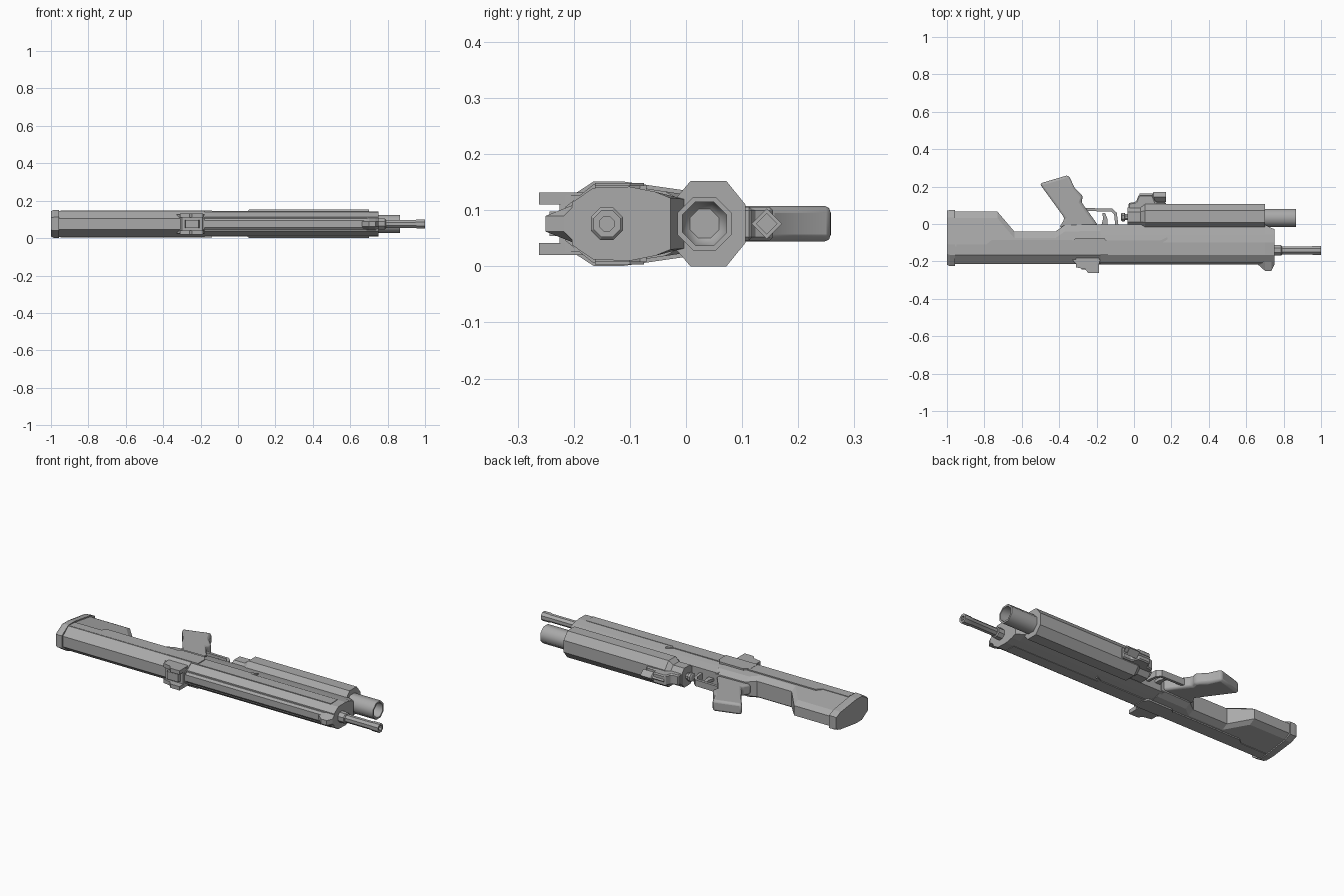
import bpy, bmesh, math

CZ = 0.076  # middle plane of the whole model

grey = bpy.data.materials.new("gunmetal grey")
grey.diffuse_color = (0.4, 0.4, 0.4, 1)


def finish(name, bm, smooth=None, bevel=0, segments=1):
    bmesh.ops.recalc_face_normals(bm, faces=bm.faces)
    me = bpy.data.meshes.new(name)
    bm.to_mesh(me)
    bm.free()
    ob = bpy.data.objects.new(name, me)
    bpy.context.collection.objects.link(ob)
    me.materials.append(grey)
    if bevel:
        m = ob.modifiers.new("bevel", 'BEVEL')
        m.width, m.segments, m.limit_method = bevel, segments, 'ANGLE'
    if smooth:
        bpy.ops.object.select_all(action='DESELECT')
        ob.select_set(True)
        bpy.context.view_layer.objects.active = ob
        bpy.ops.object.shade_smooth_by_angle(angle=math.radians(smooth))
    return ob


def skin(bm, rings, close=False, caps=True):
    vs = [[bm.verts.new(p) for p in r] for r in rings]
    n = len(vs[0])
    for a, b in zip(vs, vs[1:] + ([vs[0]] if close else [])):
        for i in range(n):
            j = (i + 1) % n
            bm.faces.new((a[i], a[j], b[j], b[i]))
    if caps and not close:
        bm.faces.new(vs[0])
        bm.faces.new(vs[-1])


def prism(name, xy, half, zc=CZ, **kw):
    """Side outline extruded evenly across the middle plane."""
    bm = bmesh.new()
    skin(bm, [[(x, y, zc + s * half) for x, y in xy] for s in (-1, 1)])
    return finish(name, bm, **kw)


def loft(name, stations, **kw):
    """Stations of (x, [(y, half width), ...]) mirrored over the middle plane."""
    bm = bmesh.new()
    skin(bm, [[(x, y, CZ + h) for y, h in s] + [(x, y, CZ - h) for y, h in reversed(s)]
              for x, s in stations])
    return finish(name, bm, **kw)


def lathe(name, yc, profile, sides=8, close=False, turn=0.5, smooth=None):
    """Profile of (x, radius) turned round an axis along x."""
    bm = bmesh.new()
    rings = []
    for x, r in profile:
        a = [2 * math.pi * (i + turn) / sides for i in range(sides)]
        rings.append([(x, yc + r * math.cos(t), CZ + r * math.sin(t)) for t in a])
    skin(bm, rings, close)
    return finish(name, bm, smooth=smooth)


# Stock: wide spine, tapering towards the lower edge
def stock_section(low):
    mid = max(low - 0.035, -0.075)
    taper = lambda y: 0.070 - (y + 0.12) * 0.15
    return [(-0.215, 0.030), (-0.165, 0.070), (-0.12, 0.070),
            (mid, taper(mid)), (low, taper(low) - 0.014)]


loft("stock", [(x, stock_section(y)) for x, y in
               ((-0.97, 0.066), (-0.73, 0.066), (-0.64, -0.04), (-0.42, -0.04),
                (-0.37, -0.005), (-0.18, -0.002))])

# Butt plate with a chamfered rear edge
butt = [(-0.225, 0.036), (-0.165, 0.075), (-0.11, 0.075), (0.035, 0.054), (0.074, 0.036)]
loft("butt_plate", [(-1.0, [(y * 0.97, h * 0.9) for y, h in butt]),
                    (-0.985, butt), (-0.957, butt)])

# Forward body
fore = [(-0.203, 0.038), (-0.165, 0.064), (-0.10, 0.066), (-0.055, 0.057), (-0.004, 0.044)]
end = fore[:-1] + [(-0.028, 0.046)]
loft("fore_body", [(-0.2, fore), (0.70, fore), (0.75, end)])
loft("top_rail", [(x, [(-0.216, 0.018), (-0.206, 0.030), (-0.19, 0.034)]) for x in (-0.2, 0.69)])

# Raised side panels
prism("stock_panel", [(-0.95, -0.162), (-0.95, -0.11), (-0.79, -0.11), (-0.76, -0.085),
                      (-0.33, -0.085), (-0.33, -0.162)], 0.0715)
prism("receiver_panel", [(-0.34, -0.162), (-0.34, -0.10), (-0.31, -0.075), (-0.16, -0.075),
                         (-0.14, -0.10), (-0.14, -0.162)], 0.0725)
prism("fore_panel", [(-0.15, -0.162), (-0.15, -0.088), (0.14, -0.088), (0.18, -0.07),
                     (0.18, -0.082), (0.15, -0.10), (0.70, -0.10), (0.70, -0.162)], 0.068)

# Pistol grip, trigger and guard
prism("grip", [(-0.505, 0.216), (-0.35, 0.262), (-0.318, 0.195), (-0.272, 0.148),
               (-0.282, 0.118), (-0.19, -0.01), (-0.40, -0.02), (-0.37, 0.03)],
      0.032, bevel=0.013, segments=2, smooth=40)
prism("trigger_guard", [(-0.285, 0.086), (-0.115, 0.082), (-0.092, 0.06), (-0.083, -0.01),
                        (-0.1, -0.01), (-0.106, 0.05), (-0.12, 0.066), (-0.27, 0.07)], 0.018)
prism("trigger", [(-0.175, -0.01), (-0.165, 0.03), (-0.17, 0.06), (-0.155, 0.06),
                  (-0.143, 0.03), (-0.14, -0.01)], 0.008)

# Rear sight: base, centre block and two protective ears
prism("rear_sight_base", [(-0.33, -0.19), (-0.30, -0.225), (-0.19, -0.225), (-0.18, -0.19)], 0.05)
prism("rear_sight_block", [(-0.29, -0.2), (-0.28, -0.243), (-0.21, -0.243), (-0.2, -0.2)], 0.022)
for side, label in ((1, "left"), (-1, "right")):
    prism("rear_sight_ear_" + label,
          [(-0.31, -0.175), (-0.31, -0.232), (-0.26, -0.242), (-0.245, -0.262),
           (-0.187, -0.262), (-0.187, -0.175)], 0.011, zc=CZ + side * 0.045)

# Front sight wedge
loft("front_sight", [(0.655, [(-0.21, 0.012), (-0.195, 0.03)]),
                     (0.70, [(-0.25, 0.014), (-0.195, 0.036)]),
                     (0.735, [(-0.25, 0.014), (-0.195, 0.036)]),
                     (0.75, [(-0.218, 0.014), (-0.195, 0.036)])])

# Main barrel, hollow at the muzzle
lathe("barrel_collar", -0.141, [(0.74, 0.031), (0.785, 0.031), (0.79, 0.026)])
lathe("barrel", -0.141, [(0.74, 0.023), (0.95, 0.023), (0.955, 0.026), (1.0, 0.026),
                         (1.0, 0.014), (0.9, 0.014), (0.9, 0.002)], smooth=30)

# Launcher: eight-sided housing with a stepped rear
house = [(-0.028, 0.034), (0.008, 0.076), (0.072, 0.076), (0.106, 0.034)]
small = [(-0.015, 0.028), (0.012, 0.055), (0.065, 0.055), (0.088, 0.028)]
loft("launcher_housing", [(0.035, small), (0.06, house), (0.70, house)])
loft("launcher_rear", [(-0.035, small), (0.04, small)])
lathe("launcher_knob", 0.037, [(-0.07, 0.016), (-0.065, 0.025), (-0.05, 0.025),
                               (-0.048, 0.018), (-0.03, 0.018)])
lathe("launcher_barrel", 0.033, [(0.69, 0.052), (0.865, 0.052), (0.865, 0.042),
                                 (0.72, 0.042), (0.70, 0.028), (0.69, 0.003)], smooth=50)

# Launcher sight: bracket with a small tube
prism("launcher_bracket", [(-0.03, 0.08), (-0.03, 0.112), (0.01, 0.118), (0.025, 0.155),
                           (0.10, 0.155), (0.115, 0.118), (0.17, 0.118), (0.17, 0.08)],
      0.030, bevel=0.006)
lathe("launcher_sight_tube", 0.144, [(0.03, 0.018), (0.10, 0.018), (0.105, 0.027),
                                     (0.17, 0.027), (0.17, 0.018), (0.13, 0.018)],
      sides=4, turn=0)
